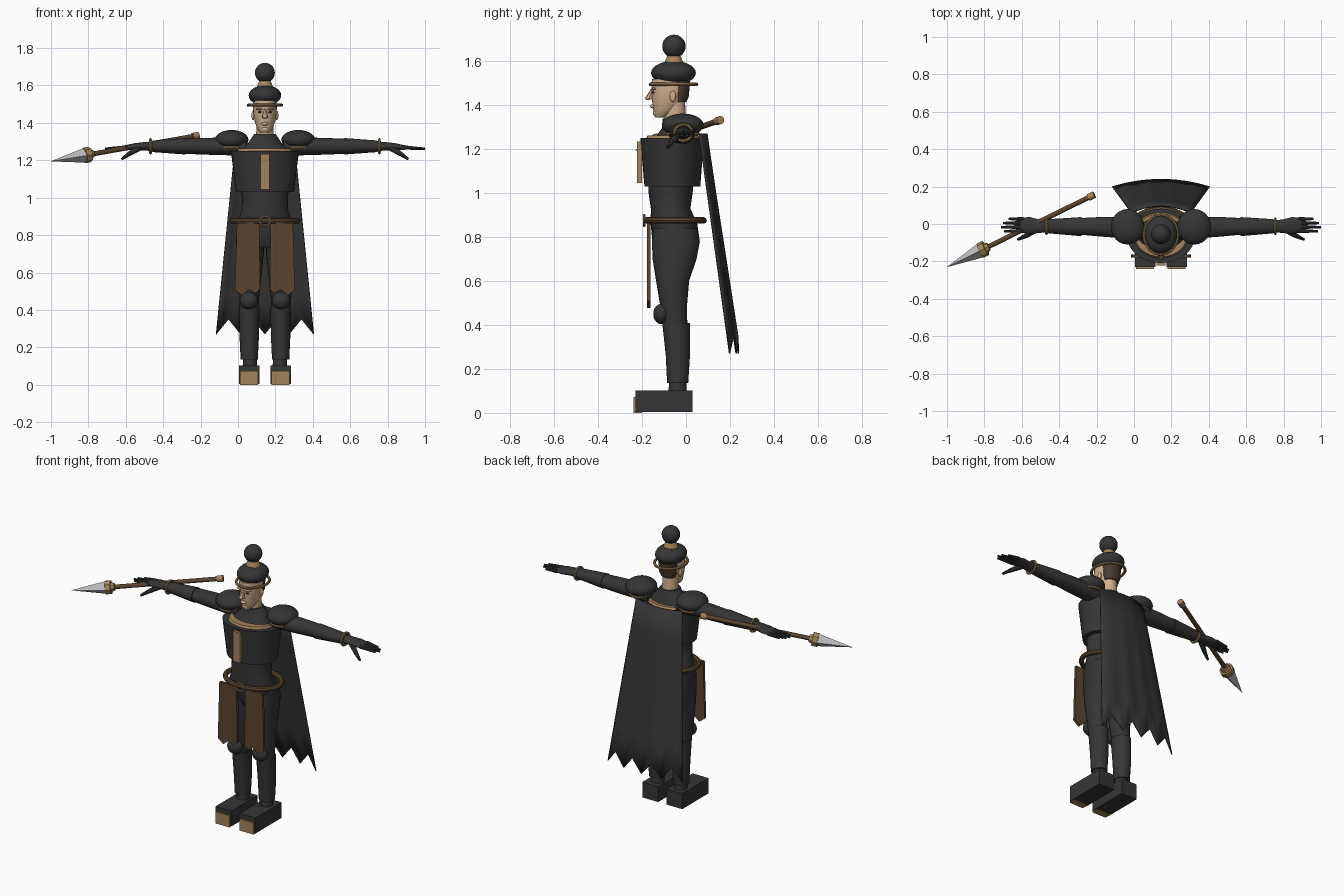
import bpy, bmesh, math
from mathutils import Vector, Matrix

cube = bpy.data.objects.get("Cube")
if cube:
    bpy.data.objects.remove(cube)

CX = 0.144  # the body's centre line


def material(name, *rgb):
    m = bpy.data.materials.new(name)
    m.use_nodes = True
    m.diffuse_color = (*rgb, 1)
    m.node_tree.nodes["Principled BSDF"].inputs["Base Color"].default_value = (*rgb, 1)
    return m


BLACK = material("charcoal", 0.036, 0.036, 0.036)
GOLD = material("bronze", 0.37, 0.23, 0.105)
BROWN = material("leather", 0.1, 0.06, 0.03)
SKIN = material("skin", 0.62, 0.42, 0.26)
STEEL = material("steel", 0.5, 0.5, 0.5)
HAIR = material("dark_brown", 0.07, 0.045, 0.028)


def finish(bm, name, mat, smooth=True, shift=CX):
    bmesh.ops.recalc_face_normals(bm, faces=bm.faces)
    bmesh.ops.translate(bm, verts=bm.verts, vec=(shift, 0, 0))
    mesh = bpy.data.meshes.new(name)
    bm.to_mesh(mesh)
    bm.free()
    mesh.materials.append(mat)
    ob = bpy.data.objects.new(name, mesh)
    bpy.context.collection.objects.link(ob)
    if smooth:
        bpy.ops.object.select_all(action='DESELECT')
        ob.select_set(True)
        bpy.context.view_layer.objects.active = ob
        bpy.ops.object.shade_smooth_by_angle(angle=math.radians(40))
    return ob


def loft(name, mat, rings, axis='z', side=1, seg=24):
    """Skin elliptical rings: (height along axis, centre a, centre b, radius a, radius b)."""
    bm = bmesh.new()
    loops = []
    for t, ca, cb, ra, rb in rings:
        loop = []
        for i in range(seg):
            an = math.tau * i / seg
            a, b = ca + ra * math.cos(an), cb + rb * math.sin(an)
            loop.append(bm.verts.new((side * a, b, t) if axis == 'z' else (side * t, a, b)))
        loops.append(loop)
    for lo, hi in zip(loops, loops[1:]):
        for i in range(seg):
            j = (i + 1) % seg
            bm.faces.new((lo[i], lo[j], hi[j], hi[i]))
    bm.faces.new(loops[0])
    bm.faces.new(loops[-1])
    return finish(bm, name, mat)


def ball(name, mat, centre, radii):
    bm = bmesh.new()
    bmesh.ops.create_uvsphere(bm, u_segments=24, v_segments=14, radius=1)
    bmesh.ops.scale(bm, vec=radii, verts=bm.verts)
    bmesh.ops.translate(bm, vec=centre, verts=bm.verts)
    return finish(bm, name, mat)


def box(name, mat, lo, hi):
    lo, hi = Vector(lo), Vector(hi)
    bm = bmesh.new()
    bmesh.ops.create_cube(bm, size=1)
    bmesh.ops.scale(bm, vec=hi - lo, verts=bm.verts)
    bmesh.ops.translate(bm, vec=(lo + hi) / 2, verts=bm.verts)
    return finish(bm, name, mat, False)


def rod(name, mat, a, b, r1, r2, seg=12, shift=CX):
    a, b = Vector(a), Vector(b)
    bm = bmesh.new()
    bmesh.ops.create_cone(bm, cap_ends=True, segments=seg, radius1=r1, radius2=r2, depth=(b - a).length)
    turn = (b - a).to_track_quat('Z', 'Y').to_matrix().to_4x4()
    bmesh.ops.transform(bm, matrix=Matrix.Translation((a + b) / 2) @ turn, verts=bm.verts)
    return finish(bm, name, mat, seg > 6, shift)


def ring(name, mat, centre, ra, rb, tube, axis='z'):
    """Elliptical torus around the given axis."""
    bm = bmesh.new()
    n, k = 32, 8
    grid = []
    for i in range(n):
        u = math.tau * i / n
        row = []
        for j in range(k):
            w = math.tau * j / k
            a = (ra + tube * math.cos(w)) * math.cos(u)
            b = (rb + tube * math.cos(w)) * math.sin(u)
            h = tube * math.sin(w)
            p = {'z': (a, b, h), 'x': (h, a, b), 'y': (a, h, b)}[axis]
            row.append(bm.verts.new(Vector(centre) + Vector(p)))
        grid.append(row)
    for i in range(n):
        for j in range(k):
            i2, j2 = (i + 1) % n, (j + 1) % k
            bm.faces.new((grid[i][j], grid[i2][j], grid[i2][j2], grid[i][j2]))
    return finish(bm, name, mat)


# Torso and chest armour
loft("torso", BLACK, [(.73, 0, -.05, .09, .07), (.78, 0, -.045, .148, .108), (.86, 0, -.055, .15, .106),
                      (.93, 0, -.07, .125, .09), (1.0, 0, -.07, .122, .1), (1.2, 0, -.06, .15, .11),
                      (1.26, 0, -.05, .13, .085), (1.295, 0, -.045, .088, .065), (1.34, 0, -.05, .058, .056)])
loft("chest_armour", BLACK, [(1.03, 0, -.062, .155, .127), (1.25, 0, -.063, .182, .145)], seg=32)
loft("chest_collar", GOLD, [(1.245, 0, -.06, .15, .125), (1.262, 0, -.06, .14, .115)], seg=32)
box("chest_plate", GOLD, (-.024, -.222, 1.045), (.024, -.2, 1.235))
ring("belt", BROWN, (0, -.05, .876), .175, .13, .015)
ring("buckle", GOLD, (0, -.19, .876), .028, .024, .006, 'y')

# Head, face and helmet
loft("neck", SKIN, [(1.28, 0, -.045, .05, .05), (1.36, 0, -.05, .046, .048), (1.44, 0, -.055, .046, .05)])
loft("head", SKIN, [(1.345, 0, -.115, .02, .026), (1.36, 0, -.105, .036, .04), (1.385, 0, -.09, .047, .06),
                    (1.41, 0, -.082, .055, .071), (1.44, 0, -.077, .061, .079),
                    (1.48, 0, -.075, .064, .083), (1.52, 0, -.075, .06, .08)])
loft("hair", HAIR, [(1.415, 0, -.028, .045, .03), (1.44, 0, -.025, .055, .038), (1.51, 0, -.025, .058, .043)])
rod("nose", SKIN, (0, -.168, 1.43), (0, -.152, 1.475), .017, .006, 8)
ball("nose_tip", SKIN, (0, -.173, 1.433), (.012, .013, .01))
ball("lips", SKIN, (0, -.152, 1.395), (.02, .012, .009))
ball("chin", SKIN, (0, -.133, 1.366), (.022, .018, .016))
for s, label in ((1, "left"), (-1, "right")):
    ball(label + "_eye", HAIR, (s * .026, -.149, 1.458), (.012, .006, .005))
    ball(label + "_brow", SKIN, (s * .027, -.147, 1.474), (.022, .012, .006))
    ball(label + "_ear", SKIN, (s * .063, -.06, 1.44), (.009, .014, .025))
ball("helmet", BLACK, (0, -.057, 1.547), (.087, .102, .054))
ring("helmet_brim", GOLD, (0, -.057, 1.495), .09, .105, .008)
rod("topknot_collar", GOLD, (0, -.055, 1.59), (0, -.055, 1.625), .045, .03, 20)
ball("topknot", BLACK, (0, -.055, 1.668), (.053, .053, .053))

# Arms and legs
for s, label in ((1, "left"), (-1, "right")):
    ball(label + "_pauldron", BLACK, (s * .178, -.015, 1.31), (.09, .095, .052))
    ring(label + "_pauldron_rim", GOLD, (s * .178, -.015, 1.27), .066, .07, .008)
    loft(label + "_arm", BLACK, [(.1, -.02, 1.27, .06, .05), (.22, -.018, 1.275, .057, .047),
                                 (.31, -.015, 1.275, .053, .045), (.41, -.013, 1.275, .046, .041),
                                 (.5, -.013, 1.275, .044, .037), (.62, -.012, 1.275, .034, .027)], 'x', s)
    loft(label + "_bracer", BLACK, [(.425, -.014, 1.275, .051, .044), (.6, -.012, 1.275, .038, .031)], 'x', s)
    ring(label + "_wrist_band", GOLD, (s * .612, -.012, 1.275), .04, .037, .007, 'x')
    loft(label + "_hand", BLACK, [(.61, -.012, 1.275, .032, .025), (.65, -.012, 1.275, .036, .022),
                                  (.7, -.008, 1.272, .045, .019), (.75, -.006, 1.268, .04, .012)], 'x', s)
    for k, (y, tip) in enumerate(((.026, .815), (.005, .845), (-.016, .856), (-.037, .84))):
        rod(f"{label}_finger_{k + 1}", BLACK, (s * .735, y, 1.269), (s * tip, y * 1.05, 1.262), .012, .006, 8)
    rod(label + "_thumb", BLACK, (s * .67, -.03, 1.268), (s * .725, -.065, 1.235), .018, .013, 8)
    rod(label + "_thumb_tip", BLACK, (s * .722, -.063, 1.237), (s * .765, -.083, 1.207), .013, .007, 8)

    loft(label + "_thigh", BLACK, [(.38, .086, -.048, .048, .055), (.48, .086, -.056, .056, .06),
                                   (.6, .084, -.061, .067, .075), (.7, .08, -.052, .074, .1),
                                   (.78, .08, -.046, .074, .109), (.84, .08, -.05, .068, .1)], 'z', s)
    ball(label + "_knee_guard", BLACK, (s * .086, -.112, .45), (.049, .037, .046))
    loft(label + "_greave", BLACK, [(.135, .084, -.038, .046, .048), (.26, .084, -.037, .052, .055),
                                    (.41, .084, -.045, .055, .063)], 'z', s)
    loft(label + "_ankle", BLACK, [(.08, .08, -.038, .04, .043), (.15, .08, -.038, .036, .038)], 'z', s)
    box(label + "_boot", BLACK, (s * .084 - .055, -.23, .005), (s * .084 + .055, .03, .102))
    box(label + "_toe_cap", GOLD, (s * .084 - .048, -.24, 0), (s * .084 + .048, -.2, .073))

    # Hanging leather panel with a ragged hem
    outline = [(.03, .865), (.026, .51), (.05, .49), (.085, .51), (.122, .478), (.16, .508), (.15, .865)]
    bm = bmesh.new()
    face = bm.faces.new([bm.verts.new((s * x, -.178, z)) for x, z in outline])
    back = bmesh.ops.extrude_face_region(bm, geom=[face])["geom"]
    bmesh.ops.translate(bm, vec=(0, .016, 0), verts=[g for g in back if isinstance(g, bmesh.types.BMVert)])
    finish(bm, label + "_skirt_panel", BROWN, False)

# Cape: a flaring curved sheet with five points on its hem
bm = bmesh.new()
COLS, ROWS = 16, 6
grid = []
for r in range(ROWS + 1):
    v = r / ROWS
    row = []
    for c in range(COLS + 1):
        u = 2 * c / COLS - 1
        notch = 1 - abs(2 * ((u + 1) * 2 % 1) - 1)
        hem = .27 + .08 * notch
        bulge = 1 - u * u
        x = u * (.16 + .101 * v)
        y = (.06 + .035 * bulge) * (1 - v) + (.198 + .04 * bulge) * v
        row.append(bm.verts.new((x, y, 1.27 + (hem - 1.27) * v)))
    grid.append(row)
for r in range(ROWS):
    for c in range(COLS):
        bm.faces.new((grid[r][c], grid[r][c + 1], grid[r + 1][c + 1], grid[r + 1][c]))
cape = finish(bm, "cape", BLACK)
solid = cape.modifiers.new("thickness", 'SOLIDIFY')
solid.thickness = .006
solid.offset = 0

# Spear through the right hand
tip, butt = Vector((-1, -.23, 1.195)), Vector((-.212, .157, 1.333))


def along(t):
    return tip.lerp(butt, t)


rod("spear_shaft", BROWN, along(.22), along(.98), .013, .013, 12, 0)
rod("spear_butt", GOLD, along(.96), butt, .019, .019, 12, 0)
rod("spear_guard", GOLD, along(.225), along(.262), .042, .042, 8, 0)
rod("spear_socket", GOLD, along(.262), along(.285), .03, .022, 8, 0)
rod("spear_head", STEEL, along(.23), tip, .04, .0005, 4, 0)
